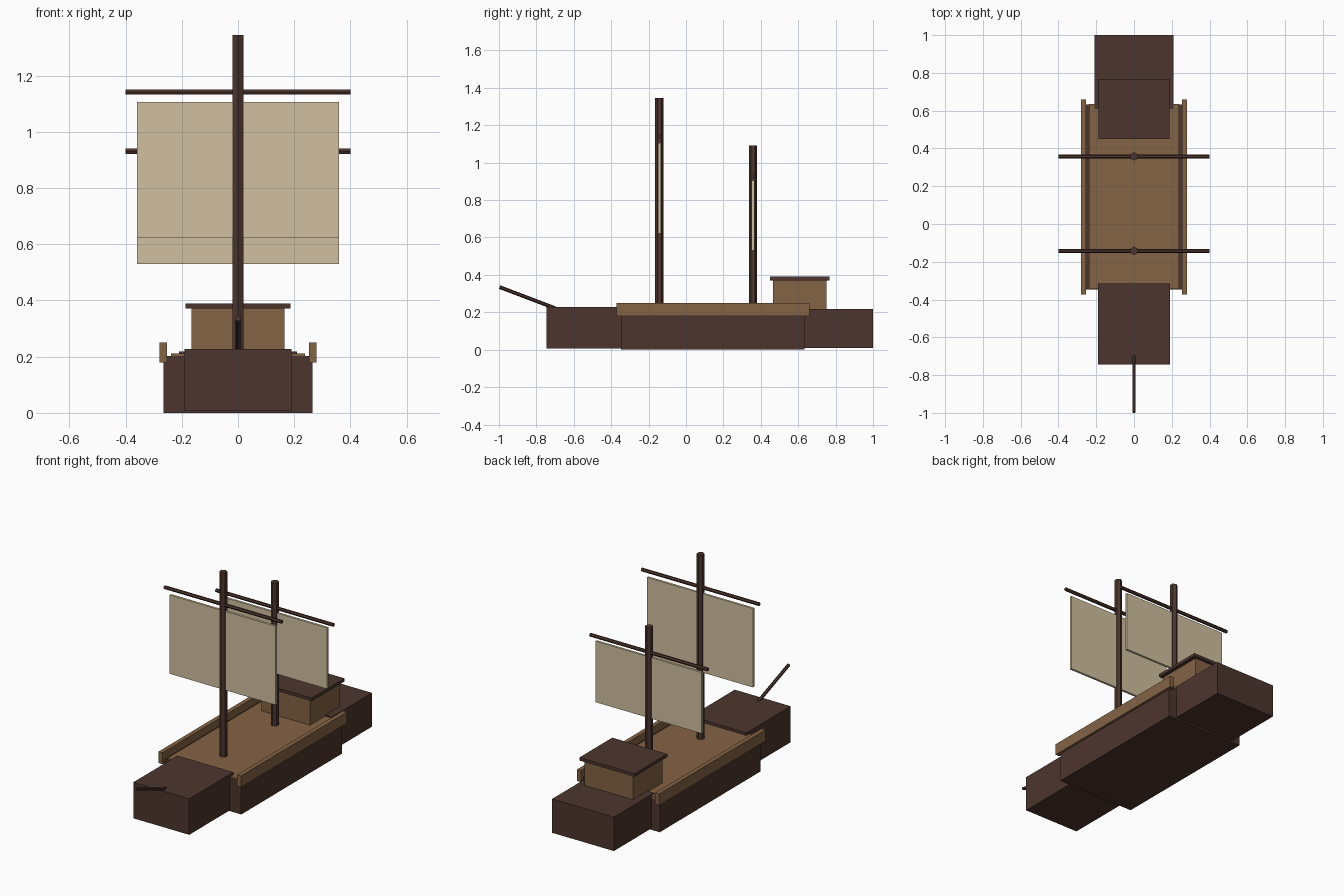
import bpy
from mathutils import Vector

if "Cube" in bpy.data.objects:
    bpy.data.objects.remove(bpy.data.objects["Cube"])


def material(name, rgb):
    """Flat material from 0-255 display values."""
    lin = [((c / 255 + 0.055) / 1.055) ** 2.4 for c in rgb]
    m = bpy.data.materials.new(name)
    m.diffuse_color = (*lin, 1)
    m.use_nodes = True
    m.node_tree.nodes["Principled BSDF"].inputs["Base Color"].default_value = m.diffuse_color
    return m


DARK = material("dark_wood", (77, 53, 46))
PLANK = material("plank_wood", (132, 99, 69))
CANVAS = material("sail_canvas", (208, 192, 160))


def box(name, x, y, z, mat):
    """Box from (min, max) ranges."""
    bpy.ops.mesh.primitive_cube_add(size=1, location=[sum(r) / 2 for r in (x, y, z)])
    ob = bpy.context.object
    ob.scale = [r[1] - r[0] for r in (x, y, z)]
    bpy.ops.object.transform_apply(location=False, rotation=False, scale=True)
    ob.name = name
    ob.data.materials.append(mat)
    return ob


def pole(name, a, b, r, mat=DARK):
    """Six-sided pole between two points."""
    a, b = Vector(a), Vector(b)
    d = b - a
    bpy.ops.mesh.primitive_cylinder_add(vertices=6, radius=r, depth=d.length,
                                        location=(a + b) / 2)
    ob = bpy.context.object
    ob.rotation_mode = 'QUATERNION'
    ob.rotation_quaternion = Vector((0, 0, 1)).rotation_difference(d)
    ob.name = name
    ob.data.materials.append(mat)
    return ob


# Hull sections
box("hull", (-0.265, 0.265), (-0.347, 0.633), (0, 0.203), DARK)
box("bow", (-0.19, 0.19), (-0.745, -0.316), (0.007, 0.228), DARK)
box("stern", (-0.21, 0.21), (0.61, 1.0), (0.01, 0.218), DARK)

# Deck and side rails
box("deck", (-0.238, 0.238), (-0.345, 0.636), (0.195, 0.212), PLANK)
for side, s in (("left", -1), ("right", 1)):
    xs = sorted((s * 0.253, s * 0.28))
    box("rail_" + side, xs, (-0.372, 0.66), (0.18, 0.25), PLANK)

# Cabin
box("cabin", (-0.165, 0.165), (0.464, 0.75), (0.208, 0.373), PLANK)
box("cabin_roof", (-0.187, 0.187), (0.449, 0.767), (0.371, 0.39), DARK)

# Masts, yards and sails: y, mast top, yard height, sail bottom, sail top
for name, y, top, yard, low, high in (("main", -0.142, 1.345, 1.141, 0.622, 1.106),
                                      ("aft", 0.358, 1.092, 0.931, 0.53, 0.905)):
    pole(name + "_mast", (0, y, 0.2), (0, y, top), 0.0225)
    pole(name + "_yard", (-0.4, y, yard), (0.4, y, yard), 0.0105)
    box(name + "_sail", (-0.36, 0.36), (y - 0.007, y + 0.007), (low, high), CANVAS)

# Bowsprit
pole("bowsprit", (0, -0.997, 0.335), (0, -0.70, 0.222), 0.01)
